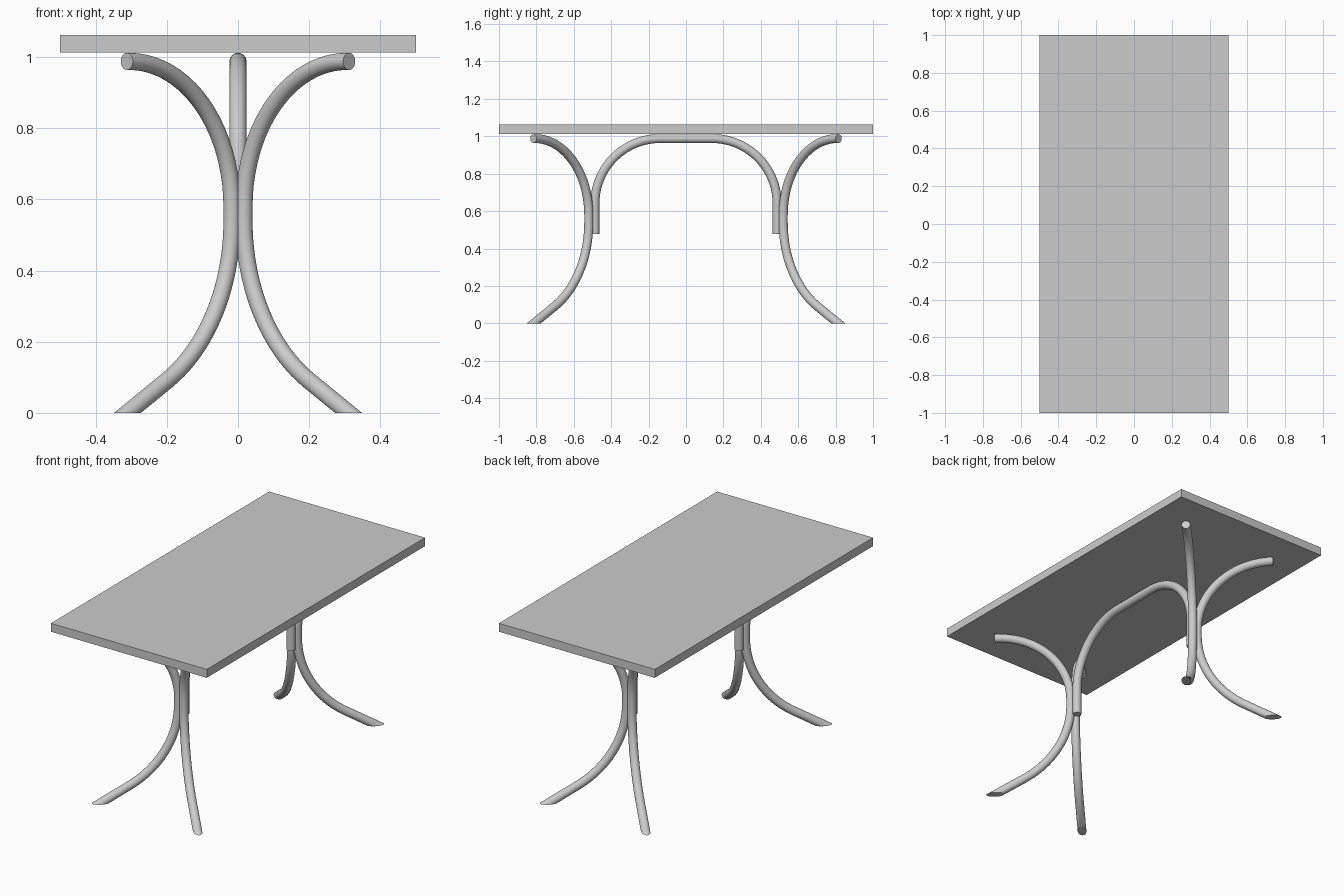
import bpy, bmesh
from math import sin, cos, radians, pi
from mathutils import Vector

cube = bpy.data.objects.get("Cube")
if cube:
    bpy.data.objects.remove(cube, do_unlink=True)

TUBE_R = 0.024
RAIL_Z = 0.988
BUNDLE_Y = 0.503

grey = bpy.data.materials.new("light grey")
grey.use_nodes = True
grey.diffuse_color = (0.6, 0.6, 0.6, 1)
grey.node_tree.nodes["Principled BSDF"].inputs["Base Color"].default_value = (0.6, 0.6, 0.6, 1)


def finish(bm, name, smooth=False):
    bmesh.ops.recalc_face_normals(bm, faces=bm.faces)
    mesh = bpy.data.meshes.new(name)
    bm.to_mesh(mesh)
    bm.free()
    mesh.materials.append(grey)
    obj = bpy.data.objects.new(name, mesh)
    bpy.context.collection.objects.link(obj)
    if smooth:
        bpy.ops.object.select_all(action='DESELECT')
        obj.select_set(True)
        bpy.context.view_layer.objects.active = obj
        bpy.ops.object.shade_smooth_by_angle(angle=radians(35))
    return obj


def arc(cx, cz, r, start, end, steps=20):
    """Points (distance, height) on an arc, angles in degrees."""
    angles = [radians(start + (end - start) * i / steps) for i in range(steps + 1)]
    return [Vector((cx + r * cos(a), cz + r * sin(a))) for a in angles]


def tube(name, path, origin, azimuth, sides=32):
    """Sweep a round tube along a path lying in a vertical plane."""
    out = Vector((cos(azimuth), sin(azimuth), 0))
    up = Vector((0, 0, 1))
    across = out.cross(up)
    bm = bmesh.new()
    rings = []
    for i, p in enumerate(path):
        t = (path[min(i + 1, len(path) - 1)] - path[max(i - 1, 0)]).normalized()
        normal = out * -t.y + up * t.x
        centre = origin + out * p.x + up * p.y
        rings.append([bm.verts.new(centre + TUBE_R * (normal * cos(a) + across * sin(a)))
                      for a in (2 * pi * k / sides for k in range(sides))])
    for a, b in zip(rings, rings[1:]):
        for k in range(sides):
            n = (k + 1) % sides
            bm.faces.new((a[k], a[n], b[n], b[k]))
    bm.faces.new(rings[0])
    bm.faces.new(rings[-1])
    # Trim anything below the floor and close the cut
    cut = bmesh.ops.bisect_plane(bm, geom=bm.verts[:] + bm.edges[:] + bm.faces[:],
                                 plane_co=(0, 0, 0), plane_no=(0, 0, 1), clear_inner=True)
    edges = [e for e in cut["geom_cut"] if isinstance(e, bmesh.types.BMEdge)]
    if edges:
        bmesh.ops.holes_fill(bm, edges=edges)
    return finish(bm, name, smooth=True)


# Table top
bm = bmesh.new()
bmesh.ops.create_cube(bm, size=1)
bmesh.ops.scale(bm, vec=(1, 2, 0.049), verts=bm.verts)
bmesh.ops.translate(bm, vec=(0, 0, 1.0375), verts=bm.verts)
finish(bm, "table_top")

# Leg: flat upper end, quarter bend, short upright, lower bend, sloped foot
top_r, low_r, low_z = 0.408, 0.518, 0.539
leg_path = [Vector((0.442, RAIL_Z))]
leg_path += arc(TUBE_R + top_r, RAIL_Z - top_r, top_r, 90, 180)
leg_path += arc(TUBE_R + low_r, low_z, low_r, 180, 240)
leg_path.append(leg_path[-1] + 0.27 * Vector((cos(radians(30)), -sin(radians(30)))))

for end, sy in (("front", -1), ("back", 1)):
    for side, sx in (("left", 1), ("right", -1)):
        azimuth = sy * (pi / 2 - sx * pi / 4)
        tube(f"{end}_{side}_leg", leg_path, Vector((0, sy * BUNDLE_Y, 0)), azimuth)

# Central arch joining both leg pairs
arch_y, bend_r = 0.487, 0.347
bend = arc(arch_y - bend_r, RAIL_Z - bend_r, bend_r, 0, 90)
half = [Vector((arch_y, 0.478))] + bend
arch_path = half + [Vector((-p.x, p.y)) for p in reversed(half)]
tube("arch_rail", arch_path, Vector((0, 0, 0)), pi / 2)
